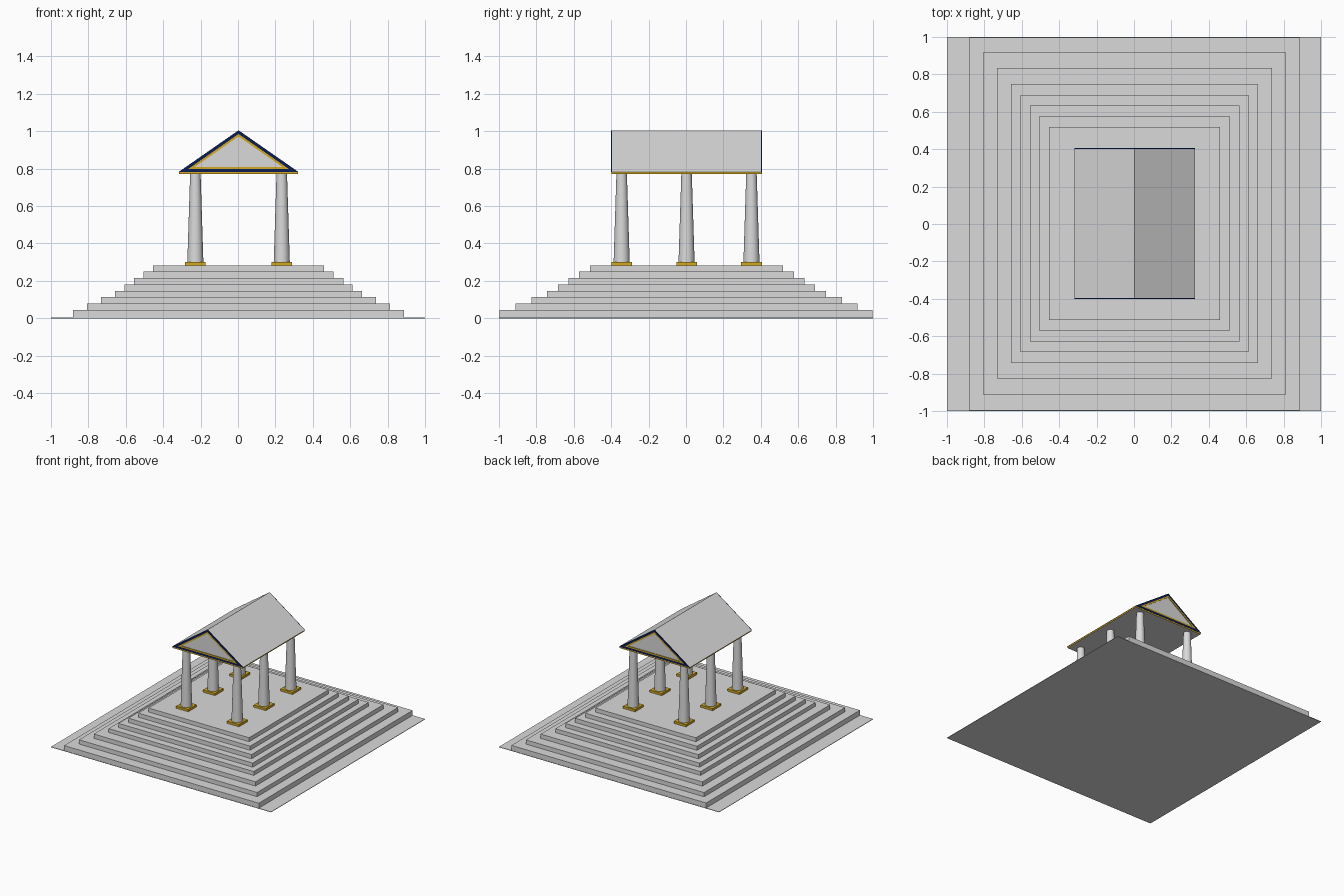
import bpy, bmesh
from mathutils import Vector

if "Cube" in bpy.data.objects:
    bpy.data.objects.remove(bpy.data.objects["Cube"])


def material(name, rgb):
    m = bpy.data.materials.new(name)
    m.diffuse_color = (*rgb, 1)
    m.use_nodes = True
    m.node_tree.nodes["Principled BSDF"].inputs["Base Color"].default_value = m.diffuse_color
    return m


STONE = material("pale grey stone", (0.7, 0.7, 0.7))
GOLD = material("gold", (0.65, 0.4, 0.015))
NAVY = material("navy blue", (0.003, 0.012, 0.09))
CX = CY = 0.003  # slight offset of the building on its ground plate


def finish(name, bm, *mats):
    bmesh.ops.recalc_face_normals(bm, faces=bm.faces[:])
    mesh = bpy.data.meshes.new(name)
    bm.to_mesh(mesh)
    bm.free()
    for m in mats:
        mesh.materials.append(m)
    obj = bpy.data.objects.new(name, mesh)
    bpy.context.collection.objects.link(obj)
    return obj


def box(name, x, y, hx, hy, z0, z1, *mats):
    bm = bmesh.new()
    bmesh.ops.create_cube(bm, size=1)
    for v in bm.verts:
        v.co = (x + v.co.x * 2 * hx, y + v.co.y * 2 * hy,
                z0 + (v.co.z + 0.5) * (z1 - z0))
    return finish(name, bm, *mats)


# Ground plate
box("ground_plate", 0, 0, 1, 1, 0, 0.004, STONE)

# Stepped platform: half width, half depth, top height
steps = [(0.885, 0.998, 0.045), (0.81, 0.915, 0.08), (0.735, 0.83, 0.115),
         (0.66, 0.745, 0.147), (0.61, 0.687, 0.181), (0.56, 0.631, 0.216),
         (0.508, 0.575, 0.25), (0.457, 0.516, 0.283)]
bottom = 0.004
for i, (hx, hy, top) in enumerate(steps):
    box(f"step_{i + 1}", CX, 0 if i == 0 else CY, hx, hy, bottom, top, STONE)
    bottom = top

# Tapered columns on square gold bases
for side, sx in (("left", -1), ("right", 1)):
    for place, sy in (("front", -1), ("middle", 0), ("back", 1)):
        x, y = CX + sx * 0.231, CY + sy * 0.347
        box(f"{place}_{side}_base", x, y, 0.055, 0.055, 0.283, 0.301, GOLD)
        bm = bmesh.new()
        bmesh.ops.create_cone(bm, cap_ends=True, segments=32, radius1=0.043,
                              radius2=0.028, depth=0.472)
        bmesh.ops.translate(bm, verts=bm.verts[:], vec=(x, y, 0.536))
        for f in bm.faces:
            f.smooth = len(f.verts) == 4
        for e in bm.edges:
            e.smooth = all(len(f.verts) == 4 for f in e.link_faces)
        finish(f"{place}_{side}_column", bm, STONE)

# Eave slab: gold rim, stone underside
slab = box("eave_slab", CX, CY, 0.318, 0.402, 0.77, 0.781, GOLD, STONE)
for p in slab.data.polygons:
    p.material_index = int(p.normal.z < -0.5)

# Gable roof prism
W, Z0, Z1 = 0.322, 0.781, 1.005
tri = [Vector((-W, 0, Z0)), Vector((W, 0, Z0)), Vector((0, 0, Z1))]
slope = (tri[2] - tri[0]).length
inradius = 2 * W * (Z1 - Z0) / (2 * W + 2 * slope)
incentre = Vector((0, 0, Z0 + inradius))


def inset_tri(d, y):
    k = 1 - d / inradius
    return [incentre + (p - incentre) * k + Vector((CX, CY + y, 0)) for p in tri]


bm = bmesh.new()
a = [bm.verts.new(p) for p in inset_tri(0, -0.399)]
b = [bm.verts.new(p) for p in inset_tri(0, 0.399)]
bm.faces.new(a)
bm.faces.new(b)
for i in range(3):
    j = (i + 1) % 3
    bm.faces.new((a[i], a[j], b[j], b[i]))
finish("roof", bm, STONE)


# Thin triangular frames on both gables
def gable_frame(name, outer, inner, y0, y1, mat):
    bm = bmesh.new()
    rings = [[bm.verts.new(p) for p in inset_tri(d, y)]
             for d, y in ((outer, y0), (outer, y1), (inner, y1), (inner, y0))]
    for r in range(4):
        p, q = rings[r], rings[(r + 1) % 4]
        for i in range(3):
            j = (i + 1) % 3
            bm.faces.new((p[i], p[j], q[j], q[i]))
    finish(name, bm, mat)


for place, s in (("front", -1), ("back", 1)):
    gable_frame(f"{place}_gable_border", 0, 0.016, s * 0.399, s * 0.404, NAVY)
    gable_frame(f"{place}_gable_trim", 0.016, 0.027, s * 0.399, s * 0.404, GOLD)
